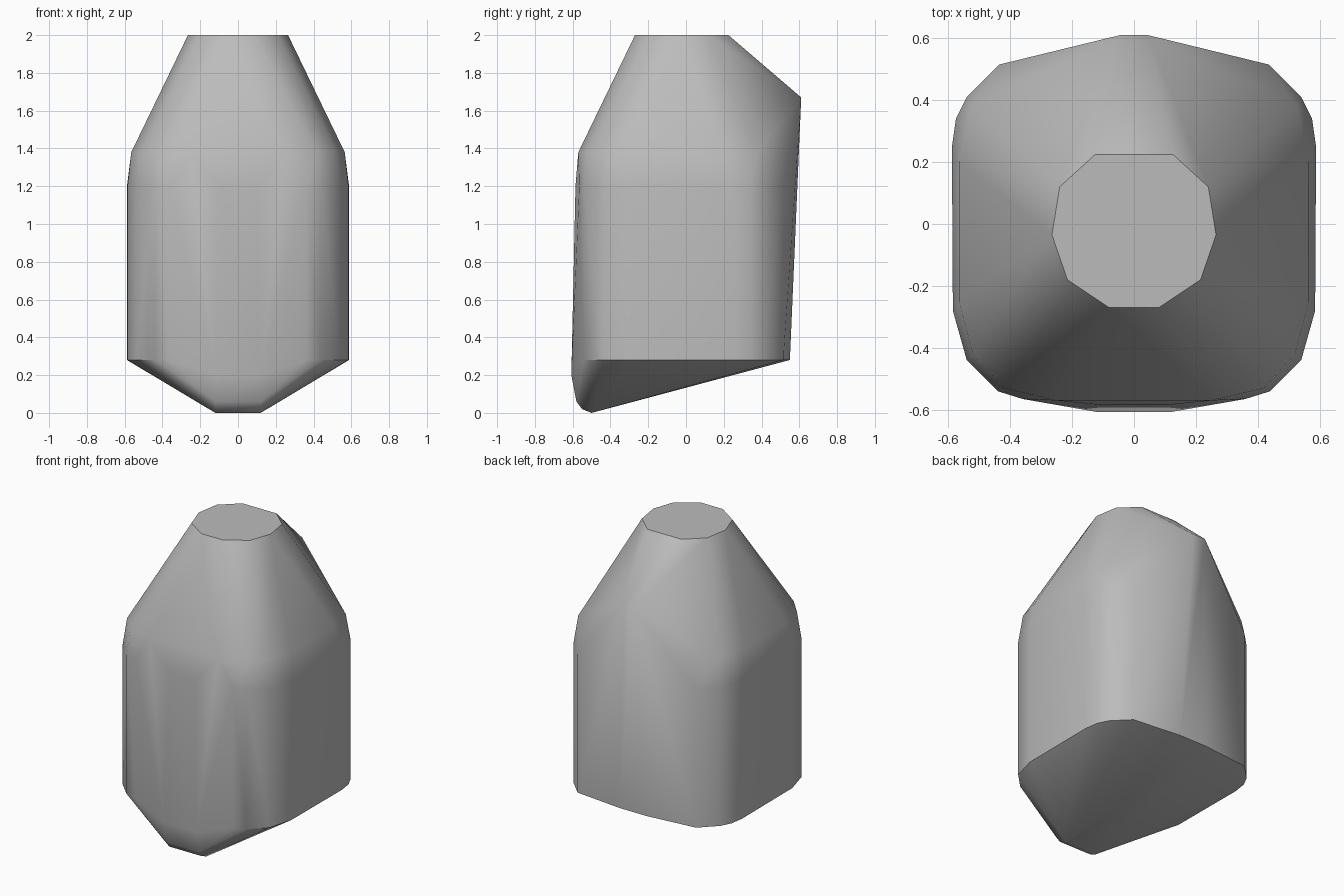
import bpy, bmesh, math

cube = bpy.data.objects.get("Cube")
if cube:
    bpy.data.objects.remove(cube, do_unlink=True)

# One plain grey for the whole block
grey = bpy.data.materials.new("plain grey")
grey.use_nodes = True
colour = (0.5, 0.5, 0.5, 1)
grey.diffuse_color = colour
grey.node_tree.nodes["Principled BSDF"].inputs["Base Color"].default_value = colour

# Half outlines (x, y) of each level, mirrored across x
RIM = [(0.08, -0.27), (0.215, -0.18), (0.265, -0.035), (0.24, 0.12), (0.125, 0.225)]
SHOULDER = [(0.25, -0.57), (0.42, -0.53), (0.52, -0.42), (0.565, -0.25),
            (0.565, 0.2), (0.525, 0.38)]
BODY = [(0.1, -0.585), (0.36, -0.565), (0.44, -0.54), (0.54, -0.44), (0.585, -0.28),
        (0.588, 0.25), (0.575, 0.34), (0.54, 0.41), (0.435, 0.515)]
BASE = BODY[1:] + [(0.1, 0.55)]


def level(outline, z):
    return [(side * x, y, z) for side in (-1, 1) for x, y in outline]


points = level(RIM, 2.0) + level(SHOULDER, 1.38) + level(BODY, 1.2) + level(BASE, 0.28)
# Raised ridge at the back
points += level([(0.045, 0.61)], 1.67)
# Rounded chin at the bottom front
for y, z in ((-0.5, 0), (-0.55, 0.02), (-0.58, 0.06), (-0.607, 0.2)):
    points += level([(0.12, y)], z)

# Wrap the levels in one convex skin
bm = bmesh.new()
for p in points:
    bm.verts.new(p)
hull = bmesh.ops.convex_hull(bm, input=bm.verts)
loose = [v for v in bm.verts if not v.link_faces]
bmesh.ops.delete(bm, geom=loose, context='VERTS')
bmesh.ops.dissolve_limit(bm, angle_limit=math.radians(0.5), verts=bm.verts, edges=bm.edges)
bmesh.ops.recalc_face_normals(bm, faces=bm.faces)
mesh = bpy.data.meshes.new("tapered_block")
bm.to_mesh(mesh)
bm.free()
mesh.materials.append(grey)

block = bpy.data.objects.new("tapered_block", mesh)
bpy.context.collection.objects.link(block)
bpy.ops.object.select_all(action='DESELECT')
block.select_set(True)
bpy.context.view_layer.objects.active = block
bpy.ops.object.shade_smooth_by_angle(angle=math.radians(35))
